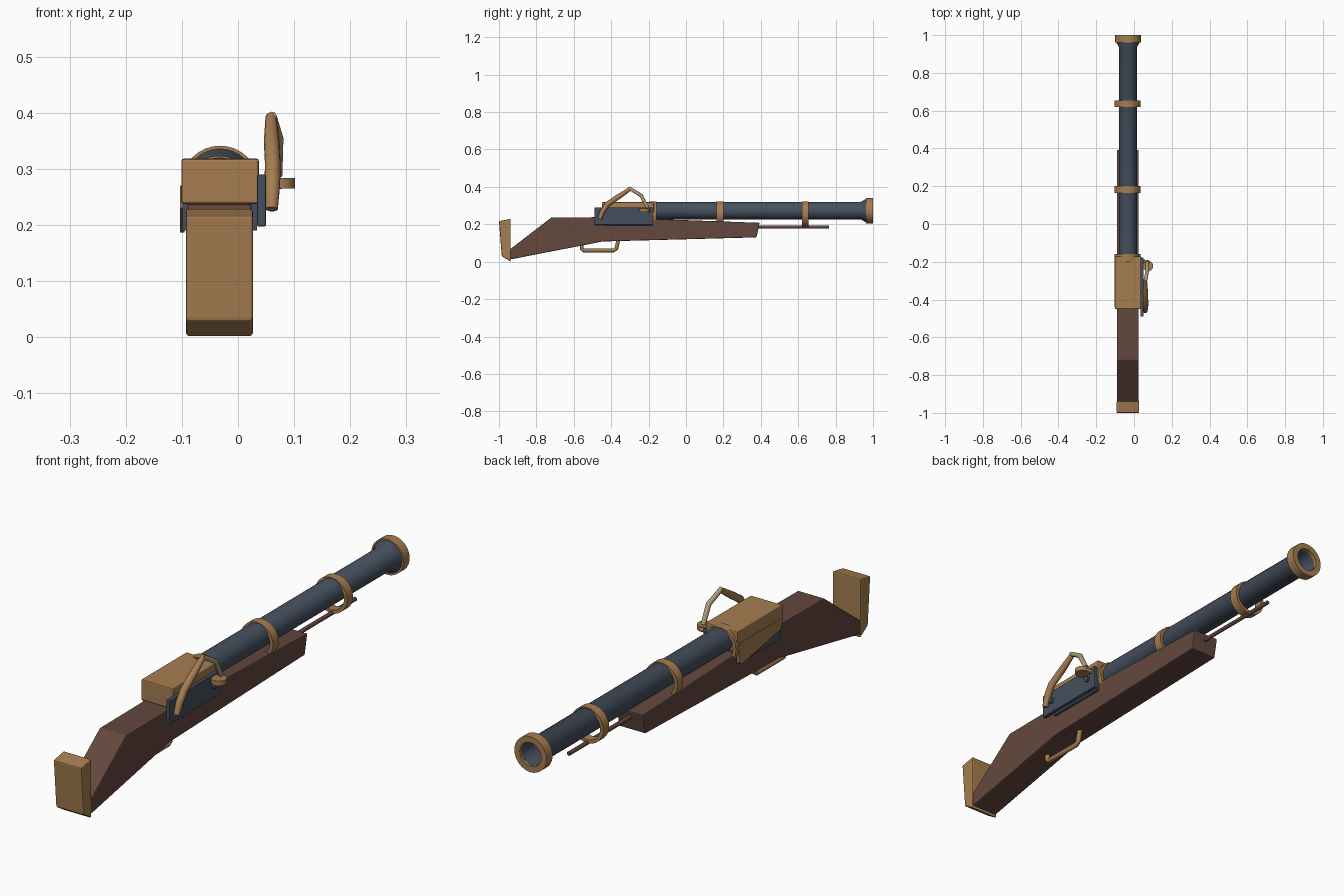
import bpy, bmesh, math
from mathutils import Vector

if "Cube" in bpy.data.objects:
    bpy.data.objects.remove(bpy.data.objects["Cube"])

CX = -0.032   # barrel centre line


def mat(name, r, g, b):
    m = bpy.data.materials.new(name)
    lin = [((c / 255 + 0.055) / 1.055) ** 2.4 for c in (r, g, b)]
    m.diffuse_color = (*lin, 1)
    m.use_nodes = True
    m.node_tree.nodes["Principled BSDF"].inputs["Base Color"].default_value = m.diffuse_color
    return m


brass = mat("brass", 166, 125, 80)
steel = mat("blued steel", 69, 79, 94)
wood = mat("walnut", 99, 72, 62)
flint = mat("pale flint", 172, 156, 118)


def finish(name, bm, material, bevel=0.0, smooth=True):
    bmesh.ops.recalc_face_normals(bm, faces=bm.faces)
    me = bpy.data.meshes.new(name)
    bm.to_mesh(me)
    bm.free()
    ob = bpy.data.objects.new(name, me)
    bpy.context.collection.objects.link(ob)
    me.materials.append(material)
    if bevel:
        mod = ob.modifiers.new("bevel", "BEVEL")
        mod.width, mod.segments = bevel, 2
        mod.limit_method = "ANGLE"
    if smooth:
        bpy.ops.object.select_all(action="DESELECT")
        ob.select_set(True)
        bpy.context.view_layer.objects.active = ob
        bpy.ops.object.shade_smooth_by_angle(angle=math.radians(35))
    return ob


def slab(name, profile, x0, x1, material, bevel=0.0):
    """Side outline of (y, z) points extruded across x."""
    bm = bmesh.new()
    face = bm.faces.new([bm.verts.new((x0, y, z)) for y, z in profile])
    ext = bmesh.ops.extrude_face_region(bm, geom=[face])["geom"]
    bmesh.ops.translate(bm, vec=(x1 - x0, 0, 0),
                        verts=[v for v in ext if isinstance(v, bmesh.types.BMVert)])
    return finish(name, bm, material, bevel, smooth=False)


def box(name, x0, x1, y0, y1, z0, z1, material, bevel=0.0):
    return slab(name, [(y0, z0), (y1, z0), (y1, z1), (y0, z1)], x0, x1, material, bevel)


def lathe(name, profile, cx, cz, material, closed=False, n=32):
    """Turn (y, radius) points around an axis along y."""
    bm = bmesh.new()
    rings = []
    for y, r in profile:
        rings.append([bm.verts.new((cx + r * math.cos(2 * math.pi * i / n), y,
                                    cz + r * math.sin(2 * math.pi * i / n))) for i in range(n)])
    pairs = list(zip(rings, rings[1:])) + ([(rings[-1], rings[0])] if closed else [])
    for a, b in pairs:
        for i in range(n):
            j = (i + 1) % n
            bm.faces.new((a[i], a[j], b[j], b[i]))
    if not closed:
        bm.faces.new(rings[0])
        bm.faces.new(rings[-1])
    return finish(name, bm, material)


def ring(name, y0, y1, r_out, r_in, cz, cx=CX):
    return lathe(name, [(y0, r_in), (y0, r_out), (y1, r_out), (y1, r_in)], cx, cz, brass, True)


def disc(name, centre, r, depth, axis, material):
    bm = bmesh.new()
    bmesh.ops.create_cone(bm, cap_ends=True, segments=20, radius1=r, radius2=r, depth=depth)
    q = Vector((0, 0, 1)).rotation_difference(Vector(axis))
    for v in bm.verts:
        v.co = q @ v.co + Vector(centre)
    return finish(name, bm, material)


def rod(name, points, radii, material, n=12):
    """Round bar through points, with one radius per point."""
    pts = [Vector(p) for p in points]
    bm = bmesh.new()
    rings = []
    for k, p in enumerate(pts):
        t = (pts[min(k + 1, len(pts) - 1)] - pts[max(k - 1, 0)]).normalized()
        u = t.cross(Vector((1, 0, 0))).normalized()
        w = t.cross(u)
        rings.append([bm.verts.new(p + radii[k] * (math.cos(2 * math.pi * i / n) * u +
                                                   math.sin(2 * math.pi * i / n) * w))
                      for i in range(n)])
    for a, b in zip(rings, rings[1:]):
        for i in range(n):
            j = (i + 1) % n
            bm.faces.new((a[i], a[j], b[j], b[i]))
    bm.faces.new(rings[0])
    bm.faces.new(rings[-1])
    return finish(name, bm, material)


# Stock and butt plate
slab("stock", [(-0.94, 0.012), (-0.446, 0.108), (0.377, 0.13), (0.393, 0.208),
               (-0.45, 0.238), (-0.72, 0.236), (-0.94, 0.067)], -0.09, 0.024, wood, 0.004)
slab("butt_plate", [(-1.0, 0.217), (-0.937, 0.229), (-0.937, 0.0), (-0.985, 0.03)],
     -0.093, 0.027, brass, 0.005)

# Barrel with hollow flared muzzle
lathe("barrel", [(-0.2, 0.047), (0.935, 0.047), (0.965, 0.064), (0.99, 0.064),
                 (0.99, 0.046), (0.95, 0.04), (0.8, 0.038)], CX, 0.273, steel)
ring("muzzle_ring", 0.962, 1.0, 0.069, 0.046, 0.272)

# Barrel bands
for i, y in enumerate((-0.177, 0.182, 0.637)):
    ring("barrel_band_%d" % (i + 1), y - 0.018, y + 0.018, 0.069, 0.056, 0.254, -0.034)

# Ramrod
rod("ramrod", [(CX, 0.3, 0.185), (CX, 0.765, 0.185)], [0.008] * 2, wood)

# Breech block, inner steel block and side plates
box("breech_cover", -0.101, 0.037, -0.45, -0.172, 0.238, 0.318, brass, 0.004)
box("breech_core", -0.099, 0.034, -0.44, -0.18, 0.19, 0.242, steel)
slab("left_side_plate", [(-0.44, 0.23), (-0.2, 0.186), (-0.18, 0.195), (-0.18, 0.27), (-0.44, 0.27)],
     -0.103, -0.095, brass)
box("lock_plate", 0.034, 0.05, -0.49, -0.178, 0.197, 0.29, steel, 0.003)
for i, y in enumerate((-0.435, -0.22)):
    disc("lock_screw_%d" % (i + 1), (0.052, y, 0.247), 0.012, 0.012, (1, 0, 0), steel)

# Hammer arm, flint jaw and priming pan
rod("hammer_arm", [(0.06, -0.462, 0.228), (0.061, -0.445, 0.27), (0.062, -0.42, 0.308),
                   (0.06, -0.36, 0.348), (0.059, -0.295, 0.392)],
    [0.011, 0.014, 0.014, 0.014, 0.010], brass)
rod("flint_jaw", [(0.06, -0.305, 0.394), (0.071, -0.24, 0.354), (0.07, -0.205, 0.288)],
    [0.009, 0.010, 0.009], flint)
disc("priming_pan", (0.074, -0.222, 0.274), 0.028, 0.019, (0, 0, 1), brass)
rod("pan_arm", [(0.04, -0.195, 0.272), (0.078, -0.2, 0.272)], [0.008] * 2, brass)

# Trigger guard
rod("trigger_guard", [(CX, -0.558, 0.095), (CX, -0.558, 0.068), (CX, -0.55, 0.06),
                      (CX, -0.385, 0.06), (CX, -0.373, 0.068), (CX, -0.362, 0.115)],
    [0.010] * 6, brass)
